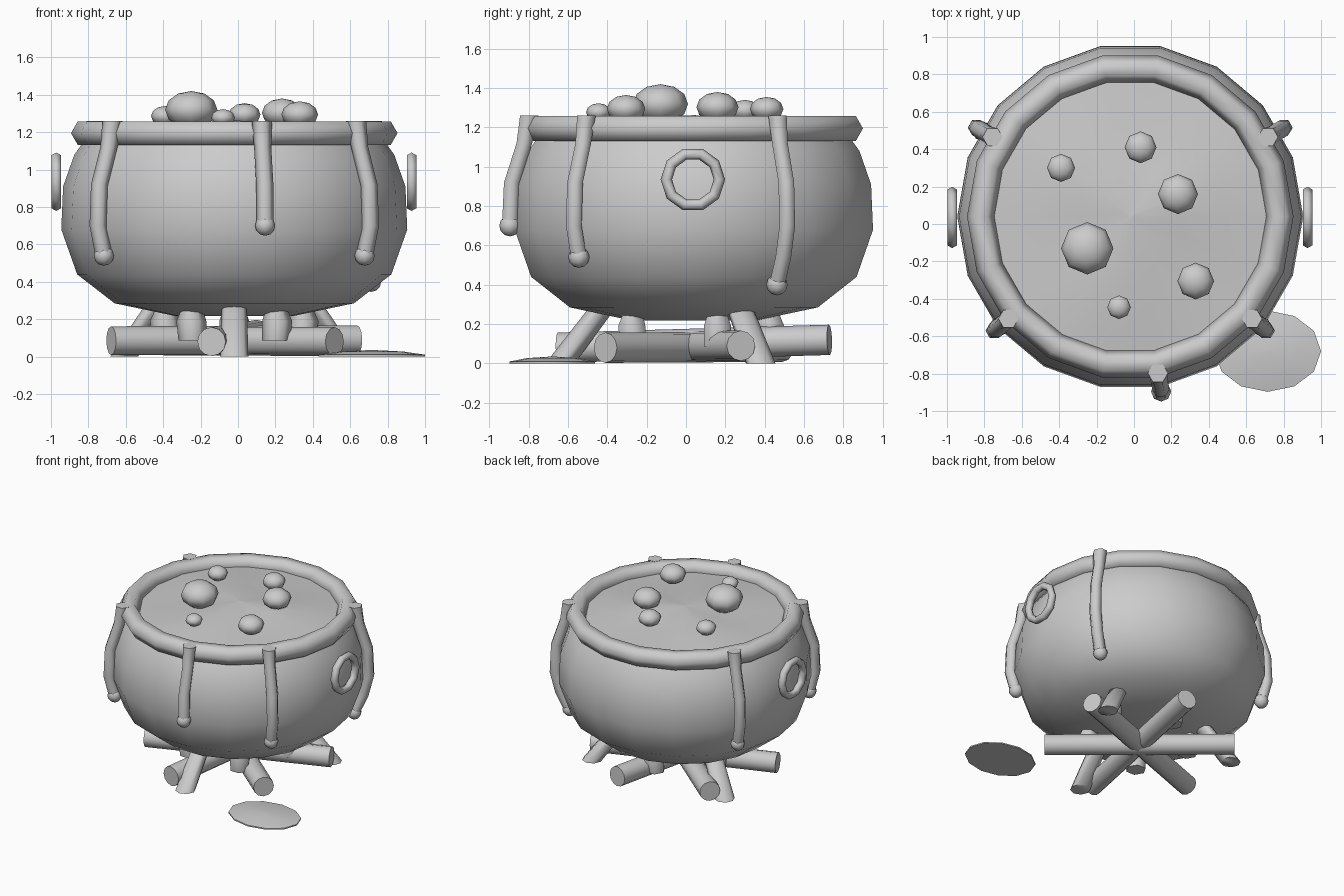
import bpy, bmesh
from math import sin, cos, pi, radians
from mathutils import Vector

if "Cube" in bpy.data.objects:
    bpy.data.objects.remove(bpy.data.objects["Cube"])

CX, CY = -0.02, 0.04   # axis of the pot


def finish(obj, name):
    obj.name = name
    bpy.ops.object.select_all(action='DESELECT')
    obj.select_set(True)
    bpy.context.view_layer.objects.active = obj
    bpy.ops.object.shade_smooth_by_angle(angle=radians(65))
    return obj


def ring(c, rx, n, ry=None):
    ry = rx if ry is None else ry
    return [Vector((c[0] + rx * cos(2 * pi * i / n), c[1] + ry * sin(2 * pi * i / n), c[2]))
            for i in range(n)]


def loft(name, rings, cap_start=True, cap_end=True, ball=None):
    """Skin a stack of rings, with optional caps and a round end."""
    bm = bmesh.new()
    rows = [[bm.verts.new(p) for p in r] for r in rings]
    n = len(rows[0])
    for a, b in zip(rows, rows[1:]):
        for i in range(n):
            j = (i + 1) % n
            bm.faces.new((a[i], a[j], b[j], b[i]))
    if cap_start:
        bm.faces.new(rows[0][::-1])
    if cap_end:
        bm.faces.new(rows[-1])
    bmesh.ops.recalc_face_normals(bm, faces=bm.faces)
    if ball:
        new = bmesh.ops.create_uvsphere(bm, u_segments=8, v_segments=6, radius=ball[1])
        bmesh.ops.translate(bm, verts=new['verts'], vec=ball[0])
    me = bpy.data.meshes.new(name)
    bm.to_mesh(me)
    bm.free()
    obj = bpy.data.objects.new(name, me)
    bpy.context.collection.objects.link(obj)
    return finish(obj, name)


def polar(r, deg, z):
    a = radians(deg)
    return Vector((CX + r * cos(a), CY + r * sin(a), z))


# Pot body
profile = [(0.32, 0.218), (0.64, 0.285), (0.84, 0.44), (0.925, 0.68),
           (0.915, 0.91), (0.855, 1.08), (0.79, 1.17)]
loft("pot_body", [ring((CX, CY, z), r, 18) for r, z in profile], cap_end=False)

# Rim
bpy.ops.mesh.primitive_torus_add(major_segments=18, minor_segments=6, major_radius=0.80,
                                 minor_radius=0.073, location=(CX, CY, 1.195))
finish(bpy.context.object, "pot_rim")

# Ring handles
for side, x in (("left", -0.972), ("right", 0.928)):
    bpy.ops.mesh.primitive_torus_add(major_segments=10, minor_segments=6, major_radius=0.135,
                                     minor_radius=0.029, location=(x, 0.035, 0.935),
                                     rotation=(pi / 2, 0, pi / 2))
    finish(bpy.context.object, side + "_ring_handle")

# Rippled liquid surface
rings = []
for r, z, wave in ((0.78, 1.19, 0), (0.52, 1.215, 0.014), (0.27, 1.24, 0.012), (0.01, 1.262, 0)):
    pts = ring((CX, CY, z), r, 18)
    for i, p in enumerate(pts):
        p.z += wave * sin(3 * 2 * pi * i / 18 + 0.4)
    rings.append(pts)
loft("liquid", rings, cap_start=False)

# Bubbles
for x, y, r, top in ((-0.25, -0.13, 0.14, 1.42), (0.235, 0.16, 0.107, 1.38),
                     (0.33, -0.305, 0.098, 1.365), (0.035, 0.41, 0.085, 1.355),
                     (-0.39, 0.30, 0.075, 1.34), (-0.08, -0.445, 0.063, 1.323)):
    bpy.ops.mesh.primitive_uv_sphere_add(segments=8, ring_count=6, radius=r,
                                         location=(x, y, top - 0.72 * r))
    bpy.context.object.scale.z = 0.72
    finish(bpy.context.object, "bubble")

# Drips running over the rim and down the body
path = [(1.26, 0.85), (1.12, 0.875), (0.92, 0.94), (0.70, 0.95), (0.54, 0.91), (0.40, 0.845)]
for deg, end in ((-80, 0.70), (-40, 0.54), (220, 0.54), (30, 0.40), (150, 0.54)):
    pts = [polar(r, deg, z) for z, r in path if z >= end]
    rings = [ring(p, 0.054 if i == 0 else 0.046, 6) for i, p in enumerate(pts)]
    loft("drip", rings, ball=(pts[-1], 0.054))

# Splayed pot legs
for deg in (-90, 30, 150):
    loft("pot_leg", [ring(polar(0.68, deg, 0.0), 0.075, 8),
                     ring(polar(0.46, deg, 0.29), 0.068, 8)])

# Crossed logs
for deg, z0, z1 in ((20, 0.085, 0.09), (80, 0.08, 0.12), (140, 0.08, 0.085)):
    a, b = polar(-0.7, deg, z0), polar(0.7, deg, z1)
    bpy.ops.mesh.primitive_cylinder_add(vertices=12, radius=0.077, depth=(b - a).length,
                                        location=(a + b) / 2)
    obj = bpy.context.object
    obj.rotation_euler = (b - a).to_track_quat('Z', 'Y').to_euler()
    finish(obj, "log")

# Flames licking up under the pot
for k in range(5):
    deg = -126 + 72 * k
    loft("flame", [ring(polar(0.38, deg, 0.085), 0.075, 6),
                   ring(polar(0.39, deg, 0.19), 0.08, 6),
                   ring(polar(0.38, deg, 0.30), 0.04, 6)])

# Spilled puddle
loft("puddle", [ring((0.715, -0.68, z), 0.285 * s, 12, 0.217 * s)
                for s, z in ((1, 0.0), (1, 0.01), (0.6, 0.027), (0.05, 0.035))])
